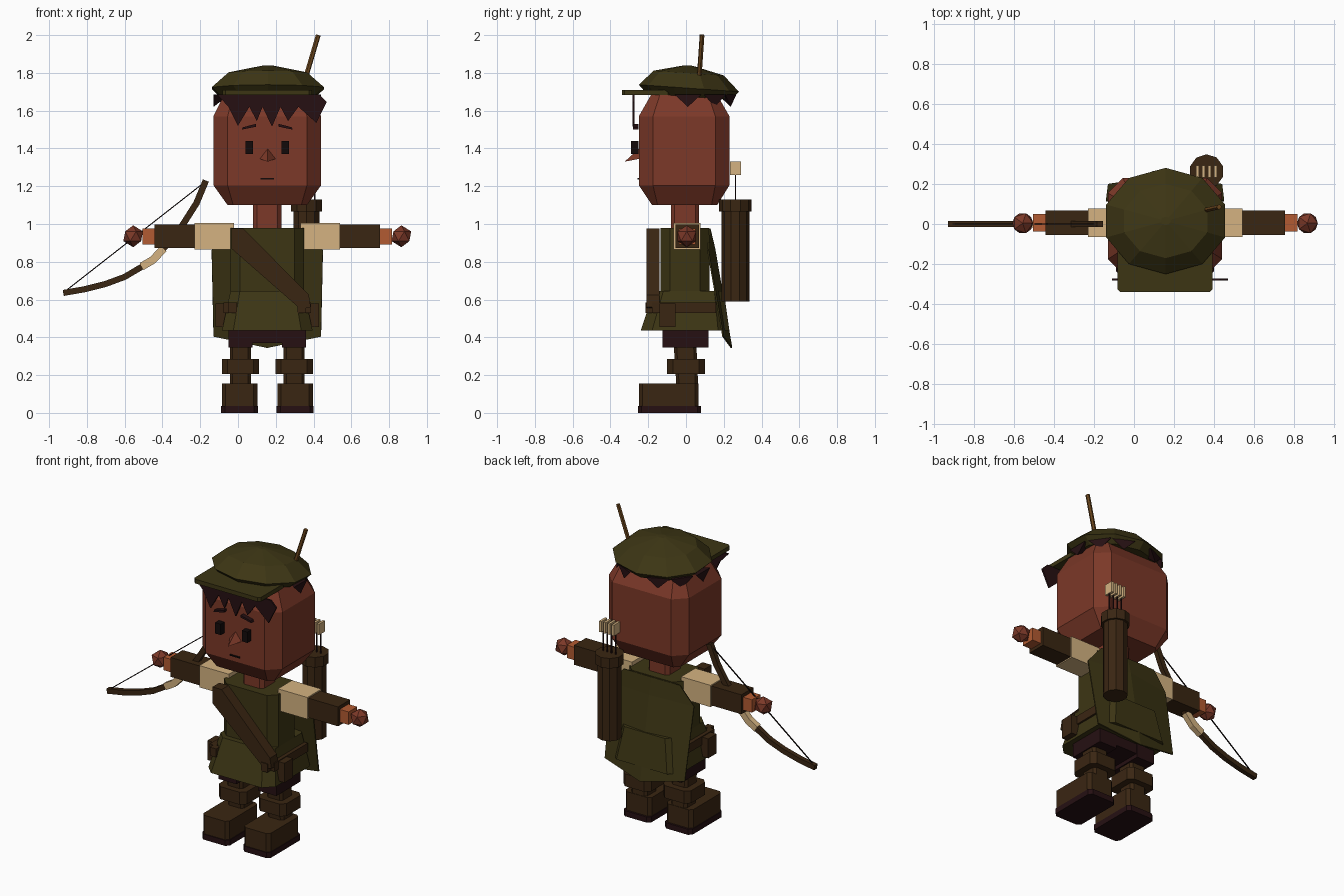
import bpy, bmesh, math
from mathutils import Vector

if "Cube" in bpy.data.objects:
    bpy.data.objects.remove(bpy.data.objects["Cube"])

CX = 0.155  # body centre line


def mat(name, *rgb):
    m = bpy.data.materials.new(name)
    m.diffuse_color = (*rgb, 1)
    m.use_nodes = True
    m.node_tree.nodes["Principled BSDF"].inputs["Base Color"].default_value = m.diffuse_color
    return m


SKIN = mat("skin", .20, .040, .021)
GREEN = mat("olive_cloth", .046, .036, .007)
BROWN = mat("brown_leather", .042, .019, .006)
DARK = mat("dark_maroon", .019, .005, .006)
CREAM = mat("cream", .66, .45, .22)
ORANGE = mat("orange_cuff", .45, .105, .032)
QUILL = mat("quill_brown", .15, .062, .012)
BLACK = mat("black", .006, .003, .003)


def build(name, verts, faces, m):
    bm = bmesh.new()
    vs = [bm.verts.new(v) for v in verts]
    for f in faces:
        bm.faces.new([vs[i] for i in f])
    bmesh.ops.recalc_face_normals(bm, faces=bm.faces)
    me = bpy.data.meshes.new(name)
    bm.to_mesh(me)
    bm.free()
    me.materials.append(m)
    ob = bpy.data.objects.new(name, me)
    bpy.context.collection.objects.link(ob)
    return ob


def loft(name, rings, m):
    """Skin equal-length rings of points and cap both ends."""
    n = len(rings[0])
    verts = [p for r in rings for p in r]
    faces = [(k * n + i, k * n + (i + 1) % n, (k + 1) * n + (i + 1) % n, (k + 1) * n + i)
             for k in range(len(rings) - 1) for i in range(n)]
    faces += [range(n), range(len(verts) - n, len(verts))]
    return build(name, verts, faces, m)


def octa(z, hx, y0, y1, c, cx=CX):
    """Rectangle with cut corners at height z."""
    x0, x1 = cx - hx, cx + hx
    return [(x0 + c, y0, z), (x1 - c, y0, z), (x1, y0 + c, z), (x1, y1 - c, z),
            (x1 - c, y1, z), (x0 + c, y1, z), (x0, y1 - c, z), (x0, y0 + c, z)]


def circle(z, r, cx, cy, n=10, ry=None):
    ry = ry or r
    return [(cx + r * math.cos(a), cy + ry * math.sin(a), z)
            for a in (math.tau * (i + .5) / n for i in range(n))]


def box(name, x0, x1, y0, y1, z0, z1, m):
    return loft(name, [[(x0, y0, z), (x1, y0, z), (x1, y1, z), (x0, y1, z)] for z in (z0, z1)], m)


def plate(name, pts, y0, y1, m):
    """Extrude an x-z outline along y."""
    return loft(name, [[(x, y, z) for x, z in pts] for y in (y0, y1)], m)


def rod(name, a, b, r, m, n=6):
    a, b = Vector(a), Vector(b)
    q = (b - a).to_track_quat('Z', 'Y')
    return loft(name, [[p + q @ Vector(c) for c in circle(0, r, 0, 0, n)] for p in (a, b)], m)


# head and neck
loft("head", [octa(1.10, .21, -.18, .165, .03), octa(1.205, .285, -.25, .23, .075),
              octa(1.57, .285, -.25, .23, .075), octa(1.71, .215, -.17, .15, .04)], SKIN)
loft("neck", [octa(z, .075, -.08, .07, .02) for z in (.95, 1.12)], SKIN)

# face
for s in (-1, 1):
    x = CX + s * .095
    box("eye", x - .02, x + .02, -.29, -.252, 1.37, 1.44, BLACK)
    plate("eyebrow", [(x - s * .035, 1.515), (x + s * .04, 1.50),
                      (x + s * .035, 1.512), (x - s * .035, 1.53)], -.28, -.252, DARK)
box("mouth", .12, .19, -.257, -.249, 1.236, 1.244, BLACK)
build("nose", [(.115, -.248, 1.345), (.2, -.248, 1.345), (.157, -.248, 1.40),
               (.157, -.325, 1.33)], [(0, 1, 2), (0, 1, 3), (1, 2, 3), (2, 0, 3)], SKIN)

# jagged fringe and tufts under the hat
plate("fringe", [(-.11, 1.685), (-.05, 1.62), (0, 1.52), (.06, 1.62), (.1, 1.545), (.13, 1.62),
                 (.18, 1.515), (.225, 1.62), (.265, 1.545), (.32, 1.62), (.415, 1.535),
                 (.47, 1.645), (.43, 1.685)], -.283, -.272, DARK)
for deg in (0, 35, 65, 115, 145, 180):
    a = math.radians(deg)
    d, t = Vector((math.cos(a) * .285, math.sin(a) * .25, 0)), Vector((-math.sin(a), math.cos(a), 0)) * .07
    c = Vector((CX, .01, 0))
    up, low = Vector((0, 0, 1.685)), Vector((0, 0, 1.62))
    build("hair_tuft", [c + d + t + up, c + d - t + up, c + d * .7 + up, c + d * 1.0 + low],
          [(0, 1, 2), (0, 1, 3), (1, 2, 3), (2, 0, 3)], DARK)

# hat crown tilted slightly back, brim and quill
crown = [circle(z, .312 * k, CX + .003, .015, 10, .265 * k)
         for z, k in ((1.675, .84), (1.72, 1), (1.80, .7), (1.84, .08))]
loft("hat_crown", [[(x, y, z - .07 * y) for x, y, z in r] for r in crown], GREEN)
loft("hat_brim", [octa(z, .237, -.34, -.08, .015) for z in (1.683, 1.71)], GREEN)
rod("hat_quill", (.36, .07, 1.78), (.425, .085, 2.0), .013, QUILL)

# tunic and skirt
loft("tunic", [octa(.55, .195, -.135, .125, .05), octa(.98, .195, -.135, .125, .05)], GREEN)
loft("tunic_skirt", [octa(.435, .24, -.24, .23, .06), octa(.645, .195, -.17, .2, .05)], GREEN)

# cape with a centre crease
rows = [[(-.2, .128, .975), (0, .13, .975), (.2, .128, .975)],
        [(-.295, .12, .86), (0, .155, .87), (.295, .12, .86)],
        [(-.285, .2, .405), (0, .245, .345), (.285, .2, .405)]]
cape = build("cape", [(x + CX, y, z) for r in rows for x, y, z in r],
             [(0, 1, 4, 3), (1, 2, 5, 4), (3, 4, 7, 6), (4, 5, 8, 7)], GREEN)
cape.modifiers.new("thickness", 'SOLIDIFY').thickness = .008

# chest strap, belt and pouches
plate("chest_strap", [(-.035, .975), (-.035, .87), (.33, .55), (.385, .56),
                      (.375, .625), (.03, .975)], -.21, -.14, BROWN)
for s in (-1, 1):
    xs = sorted((CX + s * .19, CX + s * .232))
    box("belt_side", *xs, -.18, .16, .53, .585, BROWN)
    xs = sorted((CX + s * .16, CX + s * .205))
    box("belt_front", *xs, -.215, -.17, .53, .585, BROWN)
    xs = sorted((CX + s * .19, CX + s * .275))
    box("pouch", *xs, -.14, -.055, .455, .58, BROWN)

# shorts
box("shorts_hips", -.05, .36, -.12, .115, .37, .45, DARK)

for s in (-1, 1):
    # legs and boots
    x = CX + s * .142
    box("shorts_leg", x - .064, x + .064, -.125, .12, .345, .44, DARK)
    loft("lower_leg", [octa(.13, .056, -.05, .065, .015, x),
                       octa(.36, .056, -.065, .055, .015, x)], BROWN)
    loft("boot_cuff", [octa(z, .099, -.1, .1, .03, x) for z in (.205, .285)], BROWN)
    x = CX + s * .147
    loft("boot_foot", [octa(z, .094, -.25, .067, .02, x) for z in (.033, .155)], BROWN)
    loft("boot_sole", [octa(z, .098, -.255, .08, .02, x) for z in (0, .036)], DARK)

    # arms, cuffs and hands
    def span(a, b):
        return sorted((CX + s * a, CX + s * b))
    box("sleeve", *span(.175, .385), -.065, .078, .865, 1.005, CREAM)
    box("forearm", *span(.385, .597), -.055, .068, .872, .997, BROWN)
    box("wrist_cuff", *span(.597, .66), -.038, .05, .892, .975, ORANGE)
    bm = bmesh.new()
    bmesh.ops.create_icosphere(bm, subdivisions=1, radius=.058)
    me = bpy.data.meshes.new("hand")
    bm.to_mesh(me)
    bm.free()
    me.materials.append(SKIN)
    hand = bpy.data.objects.new("hand", me)
    hand.location = (CX + s * .71, .004, .935)
    bpy.context.collection.objects.link(hand)

# quiver with arrows
QX, QY = .362, .262
loft("quiver", [circle(z, .073, QX, QY) for z in (.59, 1.08)], BROWN)
loft("quiver_rim", [circle(z, .086, QX, QY) for z in (1.065, 1.13)], BROWN)
for i in range(4):
    x = QX - .045 + i * .03
    rod("arrow_shaft", (x, QY, 1.0), (x, QY, 1.27), .005, DARK, 4)
    box("arrow_fletching", x - .008, x + .008, QY - .03, QY + .03, 1.26, 1.33, CREAM)


# bow limbs, grip and string
def limb(name, pts, w, d, m):
    """Sweep a rectangular section along an x-z path."""
    rings = []
    for i, p in enumerate(pts):
        t = Vector(pts[min(i + 1, len(pts) - 1)]) - Vector(pts[max(i - 1, 0)])
        n = Vector((-t.y, t.x)).normalized() * w
        a, b = Vector(p) + n, Vector(p) - n
        rings.append([(a.x, -d, a.y), (b.x, -d, b.y), (b.x, d, b.y), (a.x, d, a.y)])
    return loft(name, rings, m)


limb("bow_upper", [(-.17, 1.23), (-.22, 1.11), (-.29, 1.0), (-.35, .92), (-.41, .855)], .017, .015, BROWN)
limb("bow_grip", [(-.395, .87), (-.45, .81), (-.51, .775)], .021, .018, CREAM)
limb("bow_lower", [(-.49, .785), (-.6, .72), (-.7, .683), (-.81, .655), (-.925, .635)], .016, .015, BROWN)
rod("bow_string", (-.172, 0, 1.225), (-.92, 0, .64), .004, BLACK, 4)
